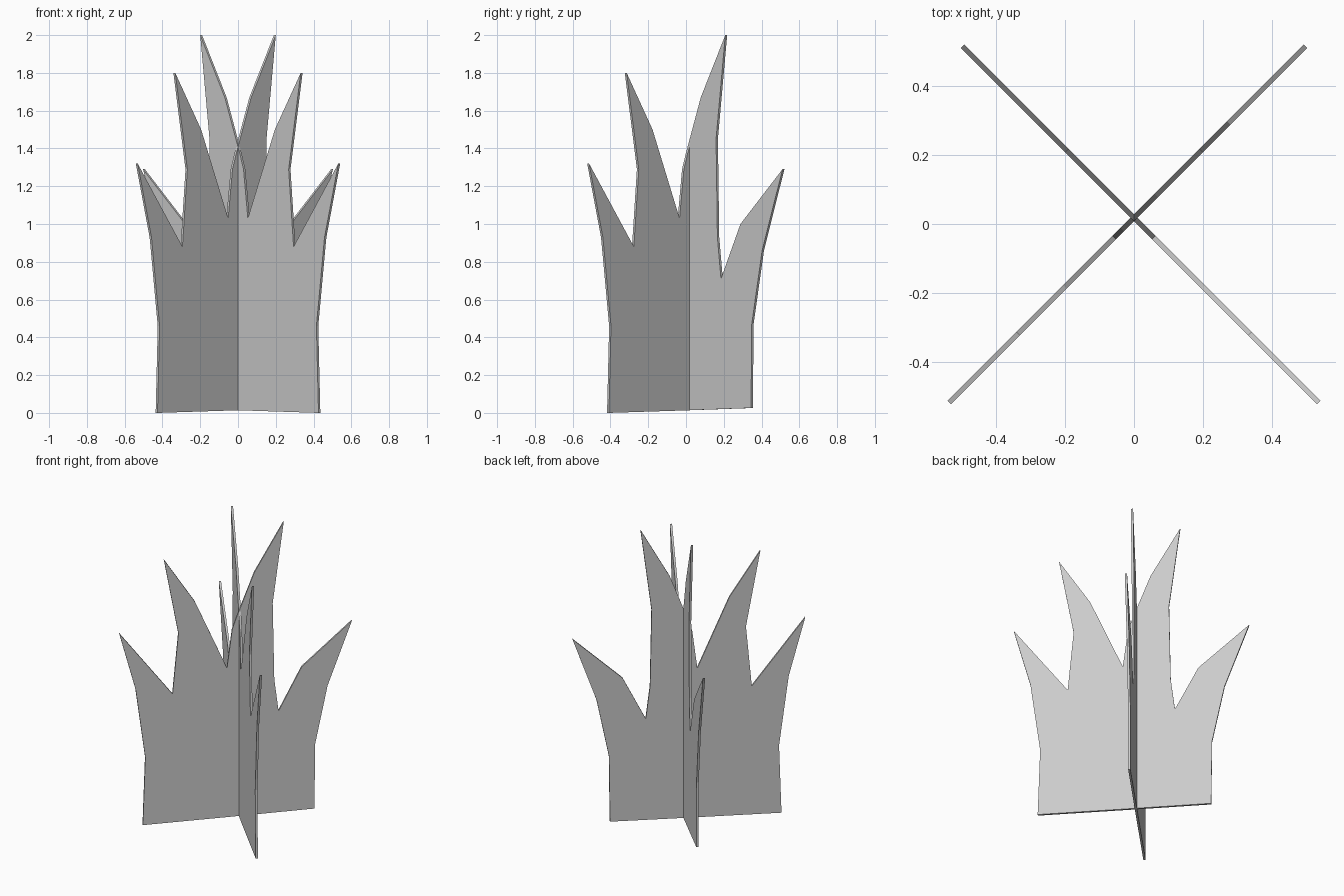
import bpy, bmesh
from mathutils import Vector

if "Cube" in bpy.data.objects:
    bpy.data.objects.remove(bpy.data.objects["Cube"])

CENTRE_Y = 0.018
THICK = 0.014

# Grass outline: (horizontal offset on x, height), front arm negative, back arm positive
OUTLINE = [
    (-0.431, 0.0), (0.0, 0.014), (0.331, 0.026),
    (0.335, 0.47), (0.39, 0.86), (0.498, 1.29),
    (0.275, 1.0), (0.172, 0.71), (0.153, 0.93), (0.146, 1.45), (0.195, 2.0),
    (0.065, 1.67), (-0.015, 1.37), (-0.034, 1.29), (-0.057, 1.03),
    (-0.2, 1.5), (-0.337, 1.8), (-0.273, 1.29), (-0.299, 0.88),
    (-0.536, 1.32), (-0.463, 0.93), (-0.42, 0.46),
]


def grass_plate(name, side):
    """Thin upright plate on a diagonal; side mirrors it across x."""
    normal = Vector((side, -1, 0)).normalized() * THICK
    bm = bmesh.new()
    verts = [bm.verts.new(Vector((side * u, u + CENTRE_Y, z)) - normal / 2)
             for u, z in OUTLINE]
    face = bm.faces.new(verts)
    new = bmesh.ops.extrude_face_region(bm, geom=[face])["geom"]
    bmesh.ops.translate(bm, vec=normal,
                        verts=[v for v in new if isinstance(v, bmesh.types.BMVert)])
    bmesh.ops.recalc_face_normals(bm, faces=bm.faces)
    # Split the jagged outline into clean flat triangles
    bmesh.ops.triangulate(bm, faces=[f for f in bm.faces if len(f.verts) > 4])
    mesh = bpy.data.meshes.new(name)
    bm.to_mesh(mesh)
    bm.free()
    obj = bpy.data.objects.new(name, mesh)
    bpy.context.collection.objects.link(obj)
    return obj


# Two crossed plates
grass_plate("grass_plate_left_front", 1)
grass_plate("grass_plate_right_front", -1)
